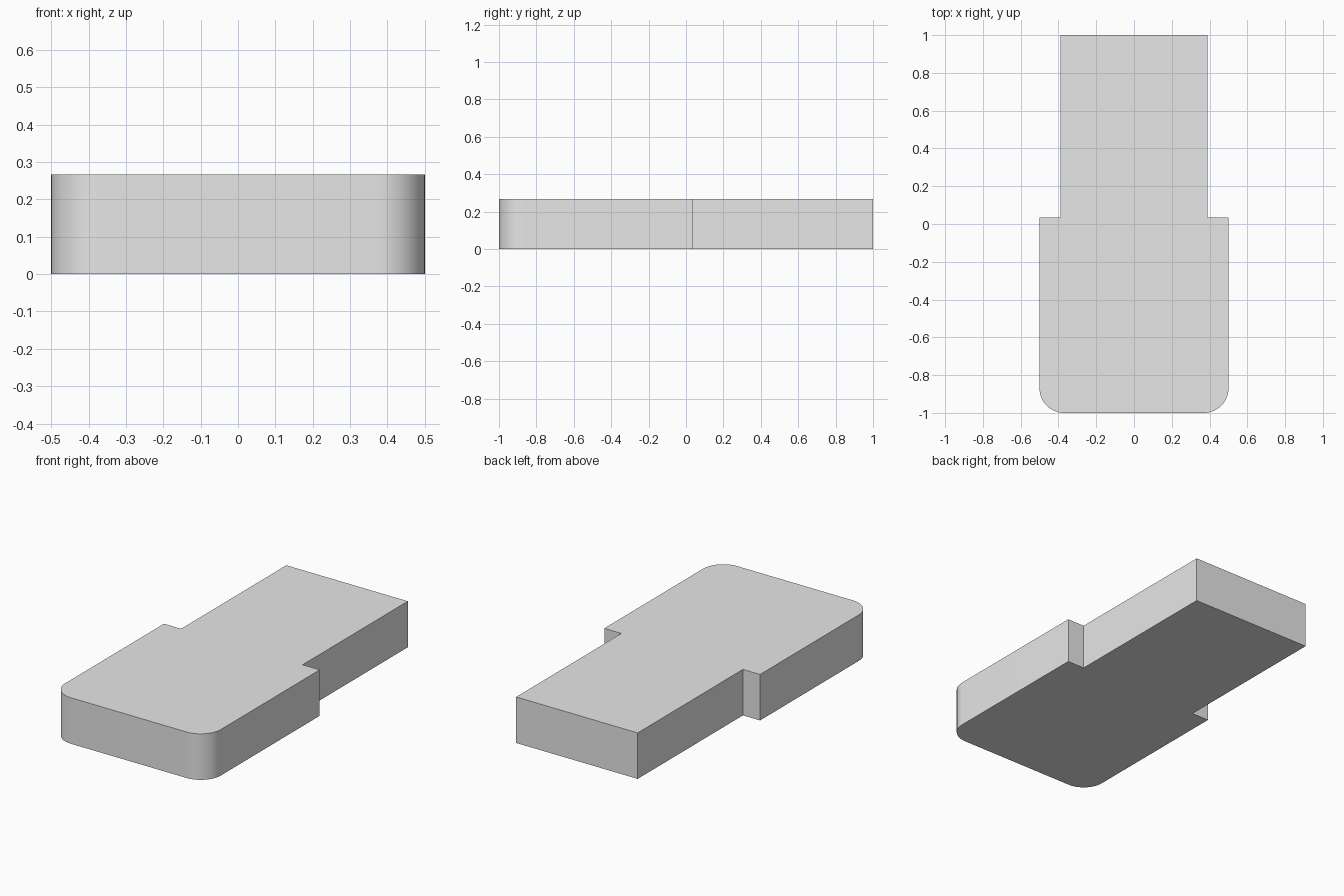
import bpy
import bmesh
from math import sin, cos, pi

cube = bpy.data.objects.get("Cube")
if cube:
    bpy.data.objects.remove(cube, do_unlink=True)

HEIGHT = 0.267
HEAD_HALF, NECK_HALF = 0.5, 0.39
FRONT, STEP, BACK = -1.0, 0.035, 1.0
RADIUS, SEGMENTS = 0.13, 16

# Single plain grey material
grey = bpy.data.materials.new("plain_grey")
grey.use_nodes = True
colour = (0.8, 0.8, 0.8, 1)
grey.diffuse_color = colour
grey.node_tree.nodes["Principled BSDF"].inputs["Base Color"].default_value = colour

# Left half of the outline, from the rounded front corner to the back
half = []
for i in range(SEGMENTS + 1):
    a = -pi / 2 + i / SEGMENTS * pi / 2
    half.append((HEAD_HALF - RADIUS + RADIUS * cos(a),
                 FRONT + RADIUS + RADIUS * sin(a)))
half += [(HEAD_HALF, STEP), (NECK_HALF, STEP), (NECK_HALF, BACK)]
outline = half + [(-x, y) for x, y in reversed(half)]

# Stepped block: the outline raised to full height
bm = bmesh.new()
base = bm.faces.new([bm.verts.new((x, y, 0)) for x, y in outline])
raised = bmesh.ops.extrude_face_region(bm, geom=[base], use_keep_orig=True)
top = [v for v in raised["geom"] if isinstance(v, bmesh.types.BMVert)]
bmesh.ops.translate(bm, verts=top, vec=(0, 0, HEIGHT))
bmesh.ops.recalc_face_normals(bm, faces=bm.faces)

mesh = bpy.data.meshes.new("stepped_block")
bm.to_mesh(mesh)
bm.free()
mesh.materials.append(grey)
block = bpy.data.objects.new("stepped_block", mesh)
bpy.context.collection.objects.link(block)

# Smooth rounded corners, sharp edges elsewhere
bpy.ops.object.select_all(action="DESELECT")
block.select_set(True)
bpy.context.view_layer.objects.active = block
bpy.ops.object.shade_smooth_by_angle(angle=pi / 6)
